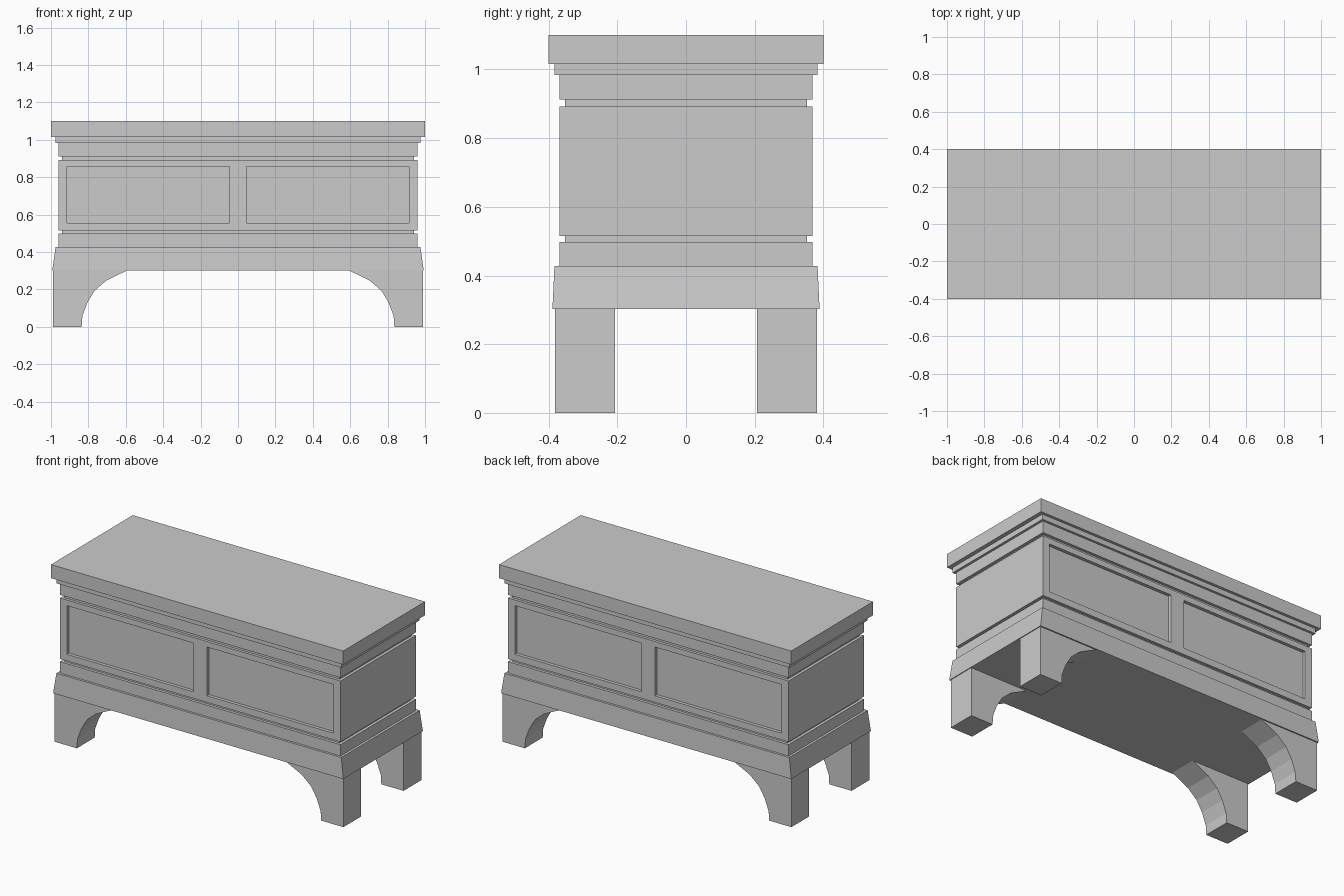
import bpy, bmesh
from mathutils import Vector

if "Cube" in bpy.data.objects:
    bpy.data.objects.remove(bpy.data.objects["Cube"])


def finish(name, bm):
    bmesh.ops.recalc_face_normals(bm, faces=bm.faces[:])
    me = bpy.data.meshes.new(name)
    bm.to_mesh(me)
    bm.free()
    ob = bpy.data.objects.new(name, me)
    bpy.context.collection.objects.link(ob)
    return ob


def block_mesh(z0, z1, bottom, top):
    """Rectangular block; bottom and top are (half width, half depth)."""
    bm = bmesh.new()
    bmesh.ops.create_cube(bm, size=2)
    for v in bm.verts:
        hx, hy = top if v.co.z > 0 else bottom
        v.co = Vector((v.co.x * hx, v.co.y * hy, z1 if v.co.z > 0 else z0))
    return bm


# Stacked plinth, mouldings and lid
WIDE, GROOVE, TRIM = (0.96, 0.369), (0.942, 0.352), (0.975, 0.383)
layers = [
    ("flared_skirt", 0.302, 0.428, (0.993, 0.389), TRIM),
    ("lower_band", 0.428, 0.498, WIDE, WIDE),
    ("lower_groove", 0.498, 0.515, GROOVE, GROOVE),
    ("upper_groove", 0.892, 0.912, GROOVE, GROOVE),
    ("upper_band", 0.912, 0.984, WIDE, WIDE),
    ("lid_moulding", 0.984, 1.016, TRIM, TRIM),
    ("lid", 1.016, 1.10, (1.0, 0.40), (1.0, 0.40)),
]
for name, z0, z1, bottom, top in layers:
    finish(name, block_mesh(z0, z1, bottom, top))

# Chest body with two recessed panels on front and back
bm = block_mesh(0.515, 0.892, WIDE, WIDE)
PX0, PX1, PZ0, PZ1 = 0.046, 0.913, 0.556, 0.857
cuts = [((x, 0, 0), (1, 0, 0)) for x in (-PX1, -PX0, PX0, PX1)]
cuts += [((0, 0, z), (0, 0, 1)) for z in (PZ0, PZ1)]
for co, no in cuts:
    bmesh.ops.bisect_plane(bm, geom=bm.verts[:] + bm.edges[:] + bm.faces[:],
                           plane_co=co, plane_no=no)
bm.normal_update()
panels = []
for f in bm.faces:
    c = f.calc_center_median()
    if abs(f.normal.y) > 0.9 and PX0 < abs(c.x) < PX1 and PZ0 < c.z < PZ1:
        panels.append(f)
for f in bmesh.ops.extrude_discrete_faces(bm, faces=panels)["faces"]:
    inward = 0.02 if f.calc_center_median().y < 0 else -0.02
    bmesh.ops.translate(bm, verts=f.verts[:], vec=(0, inward, 0))
finish("panelled_body", bm)

# Four bracket legs with a curved inner edge
profile = [(0.988, 0), (0.988, 0.302), (0.593, 0.302), (0.705, 0.247),
           (0.767, 0.193), (0.805, 0.13), (0.832, 0.058), (0.836, 0)]
for side, sx in (("left", -1), ("right", 1)):
    for end, sy in (("front", -1), ("back", 1)):
        bm = bmesh.new()
        face = bm.faces.new([bm.verts.new((sx * x, sy * 0.381, z)) for x, z in profile])
        ext = bmesh.ops.extrude_face_region(bm, geom=[face])["geom"]
        bmesh.ops.translate(bm, vec=(0, -sy * 0.174, 0),
                            verts=[g for g in ext if isinstance(g, bmesh.types.BMVert)])
        finish(f"{end}_{side}_leg", bm)
